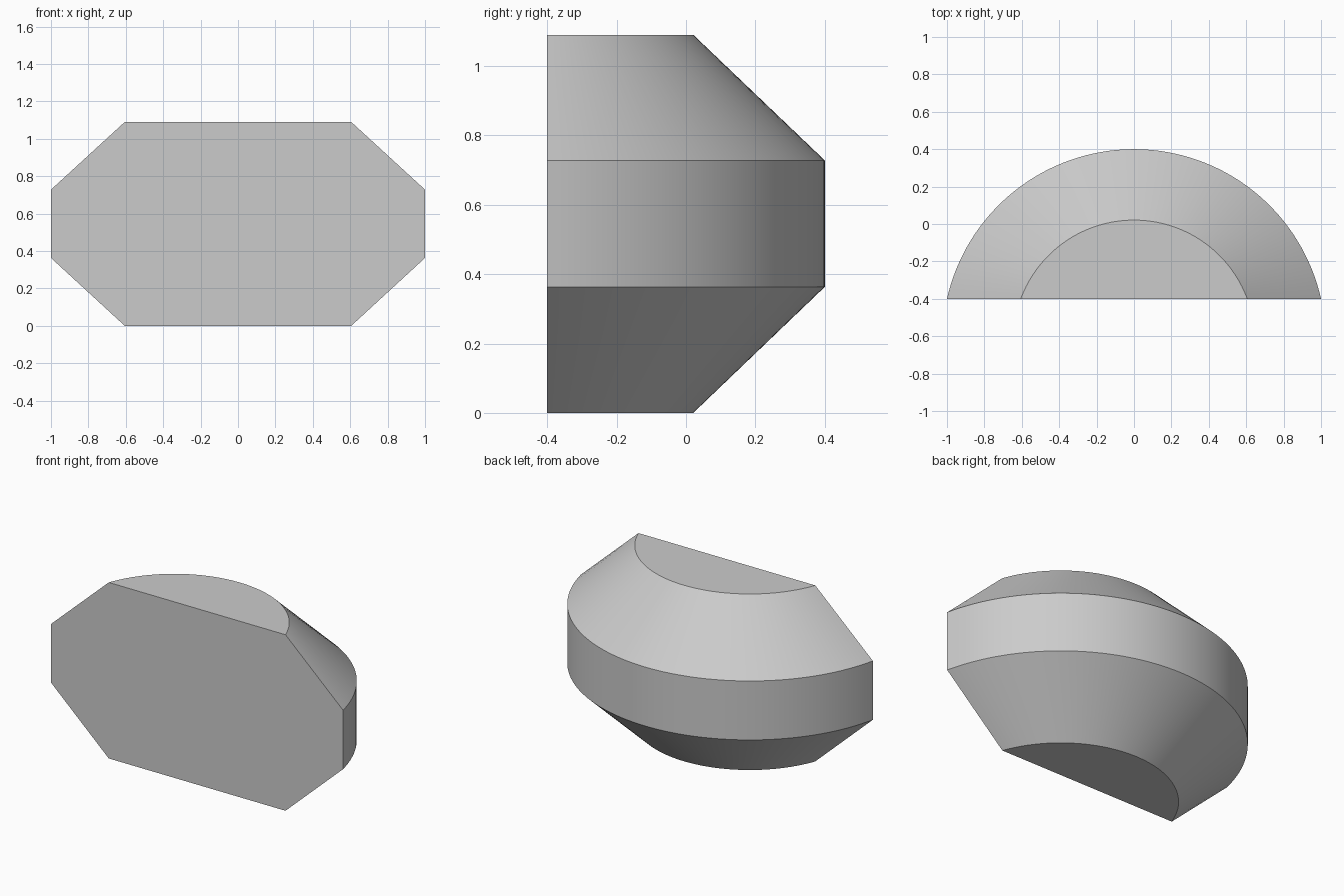
import bpy, bmesh
from math import asin, pi, cos, sin, radians

cube = bpy.data.objects.get("Cube")
if cube:
    bpy.data.objects.remove(cube, do_unlink=True)

STEPS = 64
FRONT = -0.4      # flat front plane
AXIS = -0.625     # centre line of the curved back
WIDE, NARROW = 1.025, 0.646

grey = bpy.data.materials.new("light grey")
grey.use_nodes = True
colour = (0.6, 0.6, 0.6, 1)
grey.diffuse_color = colour
grey.node_tree.nodes["Principled BSDF"].inputs["Base Color"].default_value = colour


def arc(bm, radius, z):
    """Arc from the right front corner round the back to the left one."""
    start = asin((FRONT - AXIS) / radius)
    angles = [start + (pi - 2 * start) * i / STEPS for i in range(STEPS + 1)]
    return [bm.verts.new((radius * cos(a), AXIS + radius * sin(a), z)) for a in angles]


# Body: four stacked arcs joined into a bevelled half drum
bm = bmesh.new()
levels = [(NARROW, 0), (WIDE, 0.363), (WIDE, 0.728), (NARROW, 1.09)]
rings = [arc(bm, r, z) for r, z in levels]
for low, high in zip(rings, rings[1:]):
    for i in range(STEPS):
        bm.faces.new((low[i], low[i + 1], high[i + 1], high[i]))

# Flat bottom, top and front
bm.faces.new(rings[0])
bm.faces.new(rings[-1])
bm.faces.new([r[0] for r in rings] + [r[-1] for r in reversed(rings)])
bmesh.ops.recalc_face_normals(bm, faces=bm.faces)

mesh = bpy.data.meshes.new("half_drum_body")
bm.to_mesh(mesh)
bm.free()
mesh.materials.append(grey)
body = bpy.data.objects.new("half_drum_body", mesh)
bpy.context.collection.objects.link(body)

# Smooth curved sides with crisp rims
bpy.ops.object.select_all(action="DESELECT")
body.select_set(True)
bpy.context.view_layer.objects.active = body
bpy.ops.object.shade_smooth_by_angle(angle=radians(30))
